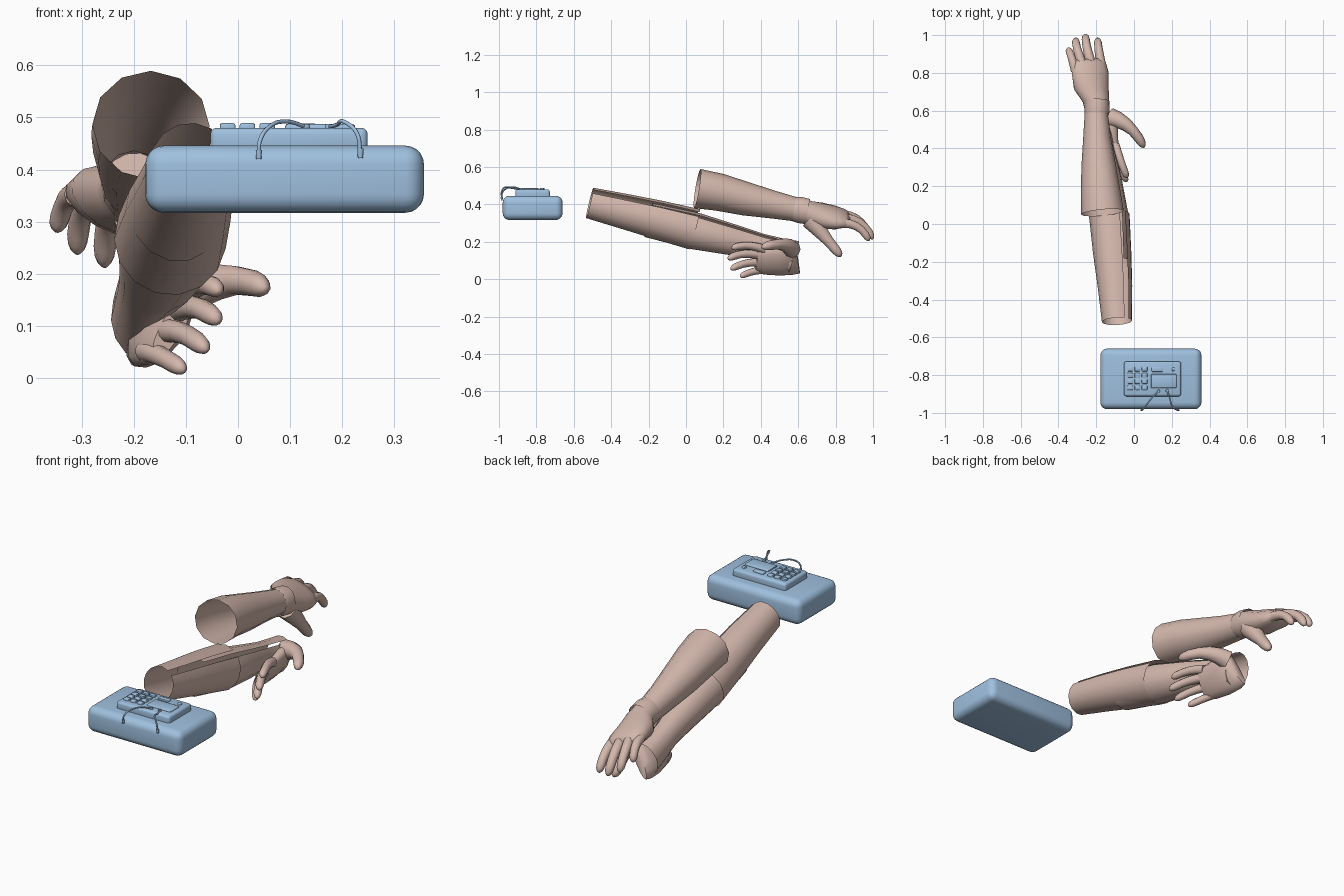
import bpy, bmesh
from math import cos, sin, pi, radians, sqrt
from mathutils import Vector

cube = bpy.data.objects.get("Cube")
if cube:
    bpy.data.objects.remove(cube, do_unlink=True)


def material(name, rgb):
    m = bpy.data.materials.new(name)
    m.use_nodes = True
    m.diffuse_color = (*rgb, 1)
    m.node_tree.nodes["Principled BSDF"].inputs["Base Color"].default_value = (*rgb, 1)
    return m


SKIN = material("skin", (0.66, 0.48, 0.42))
BLUE = material("pale_blue", (0.35, 0.53, 0.74))


def finish(name, bm, mat, angle=45):
    mesh = bpy.data.meshes.new(name)
    bm.to_mesh(mesh)
    bm.free()
    mesh.materials.append(mat)
    ob = bpy.data.objects.new(name, mesh)
    bpy.context.collection.objects.link(ob)
    bpy.ops.object.select_all(action='DESELECT')
    bpy.context.view_layer.objects.active = ob
    ob.select_set(True)
    bpy.ops.object.shade_smooth_by_angle(angle=radians(angle))


def loft(name, stations, side=(1, 0, 0), sides=14, slit=None, caps=True, mat=SKIN):
    """Skin elliptical rings (x, y, z, half width, half depth) along a path."""
    bm = bmesh.new()
    pts = [Vector(s[:3]) for s in stations]
    start, sweep = (0, 2 * pi) if slit is None else (slit[1], 2 * pi - slit[1] + slit[0])
    count = sides if slit is None else sides + 1
    rings = []
    for i, s in enumerate(stations):
        t = (pts[min(i + 1, len(pts) - 1)] - pts[max(i - 1, 0)]).normalized()
        u = Vector(side)
        u = (u - t * u.dot(t)).normalized()
        v = u.cross(t)
        angles = [start + sweep * k / sides for k in range(count)]
        rings.append([bm.verts.new(pts[i] + u * s[3] * cos(a) + v * s[4] * sin(a)) for a in angles])
    for r, q in zip(rings, rings[1:]):
        for k in range(sides):
            n = (k + 1) % count
            bm.faces.new((r[k], r[n], q[n], q[k]))
    if caps:
        bm.faces.new(rings[0][::-1])
        bm.faces.new(rings[-1])
    if slit is None:
        bmesh.ops.recalc_face_normals(bm, faces=bm.faces)
    finish(name, bm, mat, 60)


def finger(name, root, mid, tip, r, taper=.25, side=(1, 0, 0)):
    """Tapered bent digit with a rounded tip."""
    a, b, c = Vector(root), Vector(mid), Vector(tip)
    rows = []
    for f in (0, .2, .4, .6, .8, .9, .96, 1):
        p = a * (1 - f) ** 2 + (2 * b - (a + c) / 2) * 2 * f * (1 - f) + c * f * f
        w = r * (1 - taper * min(1, 1.5 * f))
        if f > .8:
            w *= sqrt(max(1 - ((f - .8) / .205) ** 2, .02))
        rows.append((*p, w, w))
    loft(name, rows, side, 10)


def block(name, x, y, z, bevel, segments=3):
    bm = bmesh.new()
    bmesh.ops.create_cube(bm, size=1)
    for v in bm.verts:
        v.co = [lo + (hi - lo) * (c + .5) for c, (lo, hi) in zip(v.co, (x, y, z))]
    bmesh.ops.bevel(bm, geom=bm.edges[:], offset=bevel, segments=segments,
                    profile=.5, affect='EDGES')
    finish(name, bm, BLUE)


# Upper forearm with open elbow end
loft("upper_forearm", [(-.167, .06, .485, .113, .106), (-.178, .18, .465, .104, .1),
                       (-.188, .32, .43, .09, .09), (-.196, .46, .4, .073, .075),
                       (-.2, .59, .373, .061, .064)], sides=12, caps=False)

# Upper hand
loft("upper_wrist_cuff", [(-.197, .58, .375, .064, .067), (-.196, .61, .37, .067, .072),
                          (-.196, .65, .362, .066, .07)], caps=False)
tilt = (.92, 0, -.38)
loft("upper_palm", [(-.197, .6, .372, .062, .063), (-.202, .66, .355, .072, .064),
                    (-.226, .73, .34, .1, .062), (-.232, .8, .329, .106, .052),
                    (-.235, .85, .325, .094, .037), (-.237, .872, .322, .074, .02)], tilt)
upper_digits = {
    "little_finger": ((-.31, .81, .352), (-.332, .885, .335), (-.348, .925, .28), .024, .2),
    "ring_finger": ((-.272, .84, .345), (-.3, .925, .315), (-.308, .978, .238), .026, .2),
    "middle_finger": ((-.228, .85, .325), (-.25, .94, .295), (-.256, .998, .213), .027, .2),
    "index_finger": ((-.174, .84, .3), (-.187, .925, .275), (-.192, .978, .205), .026, .2),
    "thumb": ((-.19, .665, .318), (-.178, .747, .222), (-.172, .83, .122), .054, .5)}
for label, (root, mid, tip, r, taper) in upper_digits.items():
    finger("upper_" + label, root, mid, tip, r, taper)

# Lower arm: outer sleeve and inner forearm, both slit lengthwise
loft("lower_sleeve", [(-.09, -.515, .408, .08, .084), (-.1, -.33, .363, .092, .095),
                      (-.115, -.15, .318, .102, .105), (-.13, .045, .267, .108, .112)],
     slit=(radians(40), radians(60)), caps=False)
loft("lower_forearm", [(-.115, -.2, .316, .09, .094), (-.13, .05, .257, .1, .1),
                       (-.148, .25, .21, .08, .084), (-.168, .4, .175, .062, .07),
                       (-.178, .5, .143, .06, .078), (-.176, .578, .118, .068, .09)],
     slit=(radians(48), radians(60)), caps=False)

# Lower hand, folded back towards the front
across = (.52, 0, .85)
loft("lower_palm", [(-.15, .597, .113, .096, .022), (-.152, .57, .11, .1, .04),
                    (-.148, .5, .104, .096, .046), (-.136, .42, .1, .086, .038),
                    (-.125, .375, .1, .07, .022)], across)
lower_digits = {
    "index_finger": ((-.1, .42, .16), (-.067, .325, .18), (-.036, .245, .165), .024, .2),
    "middle_finger": ((-.122, .41, .128), (-.08, .305, .135), (-.037, .225, .108), .025, .2),
    "ring_finger": ((-.147, .41, .088), (-.105, .32, .085), (-.06, .24, .053), .024, .2),
    "little_finger": ((-.177, .43, .052), (-.145, .355, .04), (-.103, .29, .014), .022, .2),
    "thumb": ((-.125, .565, .158), (-.022, .51, .187), (.053, .405, .17), .05, .48)}
for label, (root, mid, tip, r, taper) in lower_digits.items():
    finger("lower_" + label, root, mid, tip, r, taper, across)

# Device body and control panel
block("device_body", (-.178, .357), (-.98, -.66), (.317, .446), .036, 5)
block("control_panel", (-.053, .249), (-.912, -.728), (.43, .48), .012)
for row in range(4):
    for col in range(3):
        x, y = -.02 + .038 * col, -.768 - .033 * row
        block("key", (x - .015, x + .015), (y - .012, y + .012), (.472, .489), .004, 2)
block("display", (.09, .225), (-.868, -.795), (.472, .487), .005, 2)
block("label_plate", (.092, .152), (-.783, -.756), (.472, .488), .004, 2)
block("indicator", (.2, .218), (-.778, -.76), (.472, .488), .005, 2)


# Wires arching over the front edge, with sockets and plugs
def wire(name, points):
    curve = bpy.data.curves.new(name, 'CURVE')
    curve.dimensions = '3D'
    curve.bevel_depth = .004
    curve.bevel_resolution = 2
    curve.resolution_u = 6
    curve.use_fill_caps = True
    spline = curve.splines.new('BEZIER')
    spline.bezier_points.add(len(points) - 1)
    for bp, p in zip(spline.bezier_points, points):
        bp.co = p
        bp.handle_left_type = bp.handle_right_type = 'AUTO'
    curve.materials.append(BLUE)
    bpy.context.collection.objects.link(bpy.data.objects.new(name, curve))
    x, y, z = points[0]
    loft(name + "_socket", [(x, y, .474, .009, .009), (x, y, .487, .007, .007)], sides=10, mat=BLUE)
    x, y, z = points[-1]
    loft(name + "_plug", [(x, y, z - .008, .005, .005), (x, y, z + .01, .006, .006)],
         sides=10, mat=BLUE)


wire("left_wire", [(.13, -.885, .482), (.095, -.92, .492), (.06, -.965, .482),
                   (.042, -.985, .455), (.04, -.985, .428)])
wire("right_wire", [(.175, -.882, .482), (.19, -.925, .486), (.203, -.965, .492),
                    (.228, -.985, .47), (.235, -.985, .43)])
